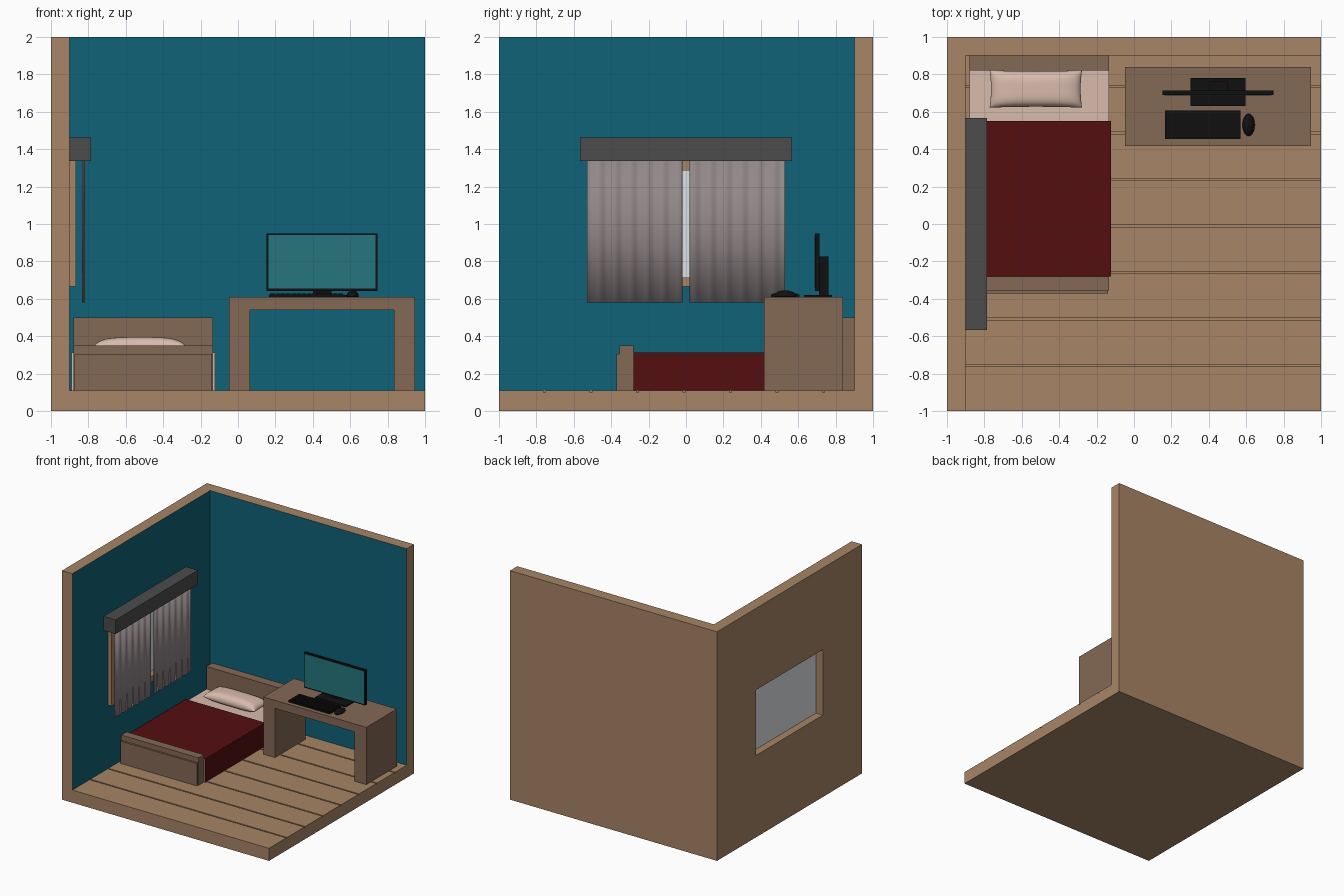
import bpy, bmesh, math

if "Cube" in bpy.data.objects:
    bpy.data.objects.remove(bpy.data.objects["Cube"])


def material(name, r, g, b):
    """Flat colour given as 0-255 display values."""
    def lin(c):
        c /= 255
        return c / 12.92 if c <= 0.04045 else ((c + 0.055) / 1.055) ** 2.4
    m = bpy.data.materials.new(name)
    m.diffuse_color = (lin(r), lin(g), lin(b), 1)
    m.use_nodes = True
    m.node_tree.nodes["Principled BSDF"].inputs["Base Color"].default_value = m.diffuse_color
    return m


WOOD = material("light_wood", 167, 133, 102)
TEAL = material("teal_paint", 15, 98, 119)
BROWN = material("brown_wood", 131, 104, 84)
GREY = material("dark_grey", 76, 76, 76)
CLOTH = material("curtain_cloth", 146, 135, 137)
GLASS = material("window_pane", 222, 226, 230)
RED = material("red_blanket", 84, 14, 16)
CREAM = material("cream_linen", 217, 187, 174)
BLACK = material("black_plastic", 16, 16, 16)
SCREEN = material("screen_teal", 37, 118, 125)


def finish(name, bm, *mats):
    bmesh.ops.recalc_face_normals(bm, faces=bm.faces)
    me = bpy.data.meshes.new(name)
    bm.to_mesh(me)
    bm.free()
    ob = bpy.data.objects.new(name, me)
    bpy.context.collection.objects.link(ob)
    for m in mats:
        me.materials.append(m)
    return ob


def boxes(name, spans, *mats):
    """One object from boxes given as (x0, x1, y0, y1, z0, z1)."""
    bm = bmesh.new()
    for x0, x1, y0, y1, z0, z1 in spans:
        for v in bmesh.ops.create_cube(bm, size=1)["verts"]:
            v.co = (x1 if v.co.x > 0 else x0, y1 if v.co.y > 0 else y0,
                    z1 if v.co.z > 0 else z0)
    return finish(name, bm, *mats)


def smooth(ob, angle=40):
    bpy.ops.object.select_all(action='DESELECT')
    ob.select_set(True)
    bpy.context.view_layer.objects.active = ob
    bpy.ops.object.shade_smooth_by_angle(angle=math.radians(angle))


def cut(ob, spans):
    cutter = boxes("cutter", spans)
    cutter.hide_render = True
    mod = ob.modifiers.new("cut", 'BOOLEAN')
    mod.operation, mod.solver, mod.object = 'DIFFERENCE', 'EXACT', cutter
    bpy.context.view_layer.objects.active = ob
    bpy.ops.object.modifier_apply(modifier=mod.name)
    bpy.data.objects.remove(cutter, do_unlink=True)


# Room shell: hollowed block, plank grooves, window opening
room = boxes("room_shell", [(-1, 1, -1, 1, 0, 2)], WOOD, TEAL)
cut(room, [(-0.9, 1.2, -1.2, 0.9, 0.11, 2.2)])
cut(room, [(-0.9, 1.2, y - 0.006, y + 0.006, 0.1, 0.2)
           for y in [0.735 - 0.2485 * i for i in range(7)]])
cut(room, [(-1.2, -0.8, -0.46, 0.46, 0.715, 1.287)])
for p in room.data.polygons:
    c, n = p.center, p.normal
    left = n.x > 0.9 and abs(c.x + 0.9) < 0.01
    back = n.y < -0.9 and abs(c.y - 0.9) < 0.01
    p.material_index = 1 if (left or back) and c.z > 0.12 else 0

# Window frame, pane, valance
boxes("window_frame", [(-0.9, -0.865, -0.51, 0.51, 0.665, 0.715),
                       (-0.9, -0.865, -0.51, 0.51, 1.287, 1.34),
                       (-0.9, -0.865, -0.51, -0.46, 0.715, 1.287),
                       (-0.9, -0.865, 0.46, 0.51, 0.715, 1.287)], WOOD)
boxes("window_glass", [(-0.933, -0.925, -0.46, 0.46, 0.715, 1.287)], GLASS)
boxes("curtain_valance", [(-0.9, -0.785, -0.568, 0.568, 1.338, 1.462)], GREY)

# Wavy curtains, one per side
for side, label in ((-1, "front"), (1, "back")):
    bm = bmesh.new()
    bmesh.ops.create_grid(bm, x_segments=60, y_segments=2, size=1)
    for v in bm.verts:
        t, h = (v.co.x + 1) / 2, (v.co.y + 1) / 2
        v.co = (-0.828 + 0.006 * math.sin(t * math.tau * 6),
                side * (0.02 + 0.51 * t), 0.58 + 0.8 * h)
    curtain = finish("curtain_" + label, bm, CLOTH)
    smooth(curtain)
    curtain.modifiers.new("thickness", 'SOLIDIFY').thickness = 0.003

# Bed
boxes("headboard", [(-0.88, -0.133, 0.82, 0.9, 0.11, 0.5)], BROWN)
boxes("footboard", [(-0.88, -0.133, -0.355, -0.282, 0.11, 0.35),
                    (-0.875, -0.138, -0.372, -0.355, 0.11, 0.305)], BROWN)
boxes("mattress", [(-0.88, -0.135, -0.282, 0.82, 0.11, 0.302)], CREAM)
blanket = boxes("blanket", [(-0.89, -0.122, -0.281, 0.552, 0.11, 0.314)], RED, CREAM)
for p in blanket.data.polygons:
    p.material_index = int(p.normal.y < -0.9)

# Pillow: two inflated sheets welded at the rim
bm = bmesh.new()
for sgn, height in ((1, 0.053), (-1, 0.04)):
    for v in bmesh.ops.create_grid(bm, x_segments=28, y_segments=20, size=1)["verts"]:
        # crowd rows toward the rim for a round edge
        u, w = (math.sin(c * math.pi / 2) for c in (v.co.x, v.co.y))
        puff = max(0, (1 - u ** 4) * (1 - w ** 4)) ** 0.5
        v.co = (-0.525 + 0.247 * u * (1 - 0.03 * (1 - w * w)),
                0.722 + 0.1 * w * (1 - 0.05 * (1 - u * u)),
                0.342 + sgn * height * puff)
bmesh.ops.remove_doubles(bm, verts=bm.verts, dist=0.0002)
smooth(finish("pillow", bm, CREAM), 80)

# Desk: one arch profile pushed through its depth
bm = bmesh.new()
arch = [(-0.047, 0.11), (0.065, 0.11), (0.065, 0.54), (0.835, 0.54),
        (0.835, 0.11), (0.947, 0.11), (0.947, 0.61), (-0.047, 0.61)]
face = bm.faces.new([bm.verts.new((x, 0.418, z)) for x, z in arch])
ext = bmesh.ops.extrude_face_region(bm, geom=[face])["geom"]
bmesh.ops.translate(bm, vec=(0, 0.422, 0),
                    verts=[g for g in ext if isinstance(g, bmesh.types.BMVert)])
bm.faces.ensure_lookup_table()
if len([f for f in bm.faces if len(f.verts) == 8]) < 2:
    bm.faces.new([v for v in bm.verts if v.co.y < 0.5])
finish("desk", bm, BROWN)

# Monitor with inset screen, neck and foot
boxes("monitor_panel", [(0.153, 0.745, 0.69, 0.713, 0.643, 0.95)], BLACK)
boxes("monitor_screen", [(0.163, 0.735, 0.687, 0.691, 0.654, 0.94)], SCREEN)
boxes("monitor_stand", [(0.40, 0.50, 0.712, 0.763, 0.615, 0.826),
                        (0.303, 0.597, 0.632, 0.78, 0.61, 0.62)], BLACK)

# Keyboard: slab with rows of keys
boxes("keyboard", [(0.167, 0.57, 0.455, 0.606, 0.61, 0.622)], BLACK)
boxes("keyboard_keys", [(0.175 + 0.0276 * i, 0.199 + 0.0276 * i,
                         0.463 + 0.0275 * j, 0.487 + 0.0275 * j, 0.62, 0.629)
                        for i in range(14) for j in range(5)], BLACK)

# Mouse: flattened half ball
bm = bmesh.new()
bmesh.ops.create_uvsphere(bm, u_segments=20, v_segments=12, radius=1)
for v in bm.verts:
    v.co = (0.613 + 0.033 * v.co.x, 0.53 + 0.06 * v.co.y,
            0.611 + 0.033 * max(0, v.co.z + 0.05))
smooth(finish("mouse", bm, BLACK))
